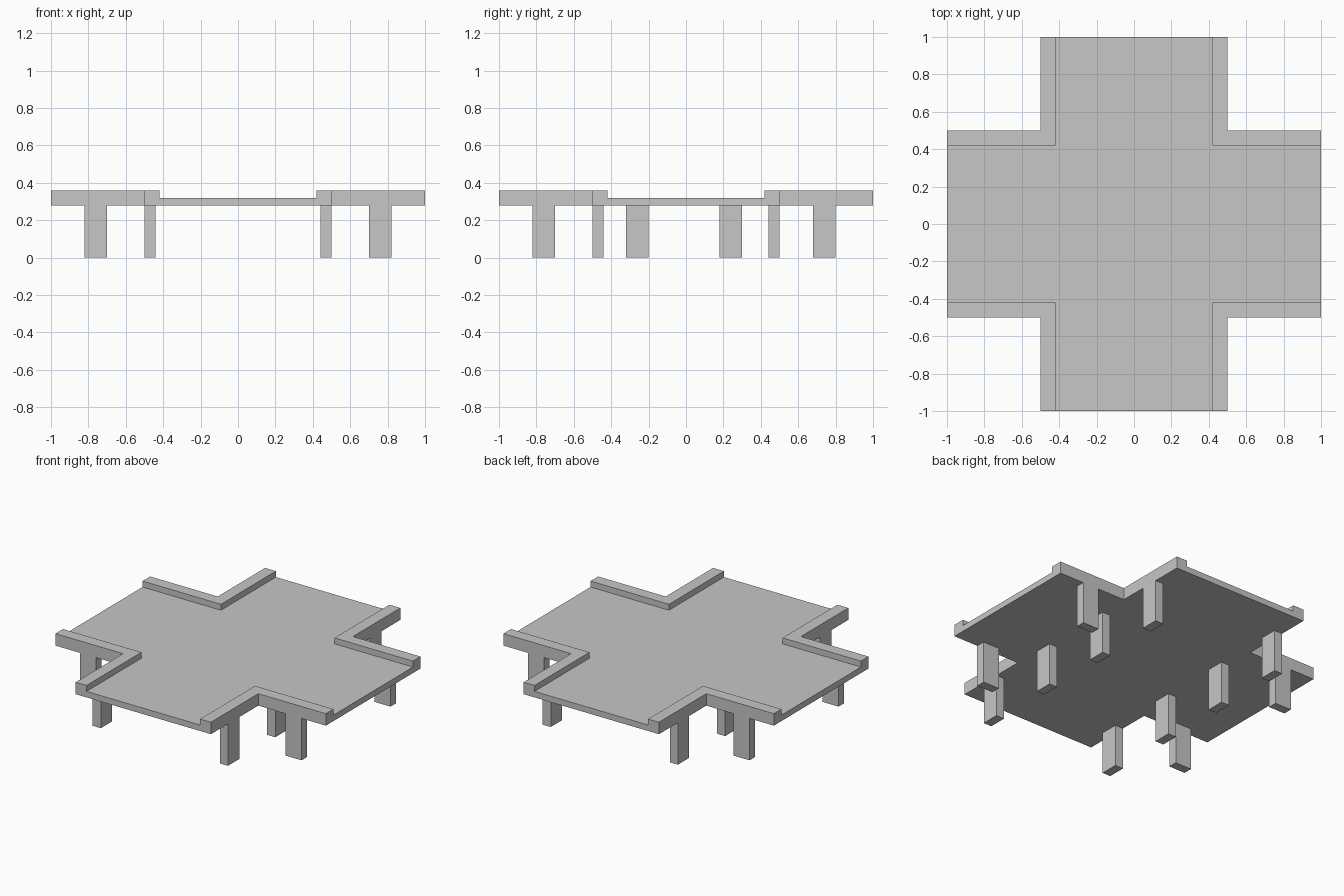
import bpy
import bmesh
from mathutils import Vector

cube = bpy.data.objects.get("Cube")
if cube:
    bpy.data.objects.remove(cube, do_unlink=True)

DECK_BOTTOM, DECK_TOP, RAIL_TOP = 0.28, 0.32, 0.36
ARM, RAIL_INNER = 0.5, 0.42

grey = bpy.data.materials.new("light grey")
grey.use_nodes = True
colour = (0.57, 0.57, 0.57, 1)
grey.diffuse_color = colour
grey.node_tree.nodes["Principled BSDF"].inputs["Base Color"].default_value = colour


def add_object(name, bm):
    bmesh.ops.recalc_face_normals(bm, faces=bm.faces[:])
    mesh = bpy.data.meshes.new(name)
    bm.to_mesh(mesh)
    bm.free()
    mesh.materials.append(grey)
    obj = bpy.data.objects.new(name, mesh)
    bpy.context.scene.collection.objects.link(obj)
    return obj


def cross_prism(name, half_width, reach, bottom, top):
    """Upright prism with a plus-shaped outline."""
    w, r = half_width, reach
    outline = []
    x_axis, y_axis = Vector((1, 0, 0)), Vector((0, 1, 0))
    for _ in range(4):
        outline += [r * x_axis - w * y_axis, r * x_axis + w * y_axis,
                    w * x_axis + w * y_axis]
        x_axis, y_axis = y_axis, -x_axis
    bm = bmesh.new()
    face = bm.faces.new([bm.verts.new(p + Vector((0, 0, bottom))) for p in outline])
    extruded = bmesh.ops.extrude_face_region(bm, geom=[face])
    verts = [g for g in extruded["geom"] if isinstance(g, bmesh.types.BMVert)]
    bmesh.ops.translate(bm, verts=verts, vec=(0, 0, top - bottom))
    return add_object(name, bm)


def leg(name, x, y, width, depth):
    bm = bmesh.new()
    bmesh.ops.create_cube(bm, size=1)
    bmesh.ops.scale(bm, verts=bm.verts, vec=(width, depth, DECK_BOTTOM))
    bmesh.ops.translate(bm, verts=bm.verts, vec=(x, y, DECK_BOTTOM / 2))
    return add_object(name, bm)


# Crossing deck with raised corner rails, left by a cross-shaped recess
deck = cross_prism("deck_with_rails", ARM, 1.0, DECK_BOTTOM, RAIL_TOP)
cutter = cross_prism("deck_recess_cutter", RAIL_INNER, 1.1, DECK_TOP, 0.5)
cutter.hide_render = True
recess = deck.modifiers.new("recess", 'BOOLEAN')
recess.operation = 'DIFFERENCE'
recess.solver = 'EXACT'
recess.object = cutter
bpy.context.view_layer.objects.active = deck
bpy.ops.object.modifier_apply(modifier=recess.name)
bpy.data.objects.remove(cutter, do_unlink=True)

# Legs, flush with the outer edges of the arms
THICK, WIDE = 0.06, 0.12
EDGE = ARM - THICK / 2
for side, sx in (("left", 1), ("right", -1)):
    for end, sy in (("front", -1), ("back", 1)):
        leg(f"{side}_arm_{end}_leg", sx * 0.76, sy * EDGE, WIDE, THICK)
        leg(f"{end}_arm_{side}_leg", sx * EDGE, sy * 0.75 - 0.01, THICK, WIDE)
        leg(f"{end}_inner_{side}_leg", sx * EDGE, sy * 0.25 - 0.01, THICK, WIDE)
